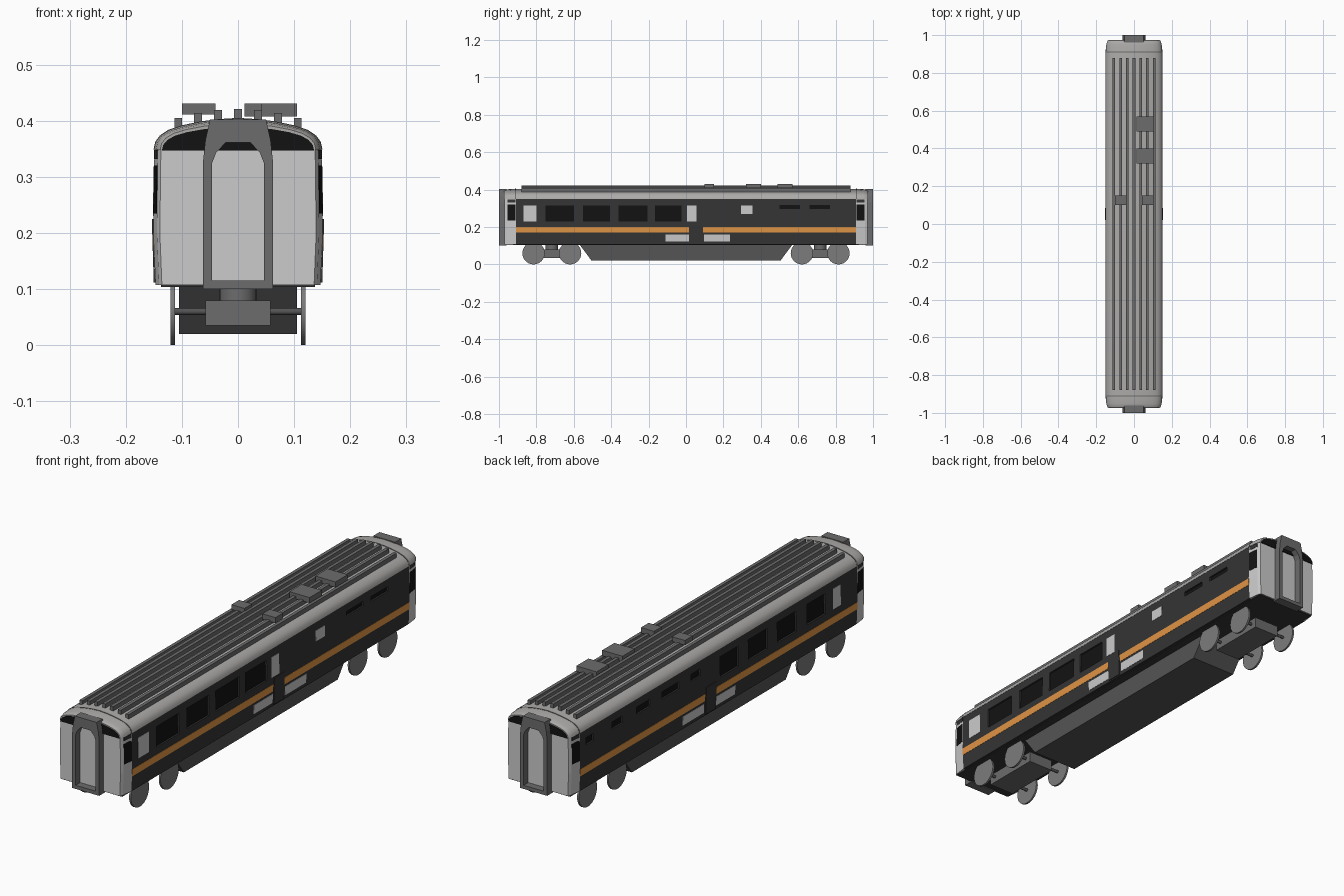
import bpy, bmesh, math
from mathutils import Vector

if "Cube" in bpy.data.objects:
    bpy.data.objects.remove(bpy.data.objects["Cube"])

def mat(name, *c):
    m = bpy.data.materials.new(name)
    m.diffuse_color = (*c, 1)
    m.use_nodes = True
    m.node_tree.nodes["Principled BSDF"].inputs["Base Color"].default_value = m.diffuse_color
    return m

DARK = mat("dark_paint", .035, .035, .035)
BLACK = mat("glass_black", .006, .006, .006)
LIGHT = mat("light_grey", .6, .6, .6)
ROOF = mat("roof_grey", .42, .41, .40)
GREY = mat("mid_grey", .15, .15, .15)
WHEEL = mat("wheel_grey", .2, .2, .2)
UNDER = mat("under_grey", .09, .09, .09)
ORANGE = mat("orange", .75, .3, .06)

def finish(bm, name, m, smooth=False):
    bmesh.ops.recalc_face_normals(bm, faces=bm.faces)
    me = bpy.data.meshes.new(name)
    bm.to_mesh(me)
    bm.free()
    me.materials.append(m)
    ob = bpy.data.objects.new(name, me)
    bpy.context.collection.objects.link(ob)
    if smooth:
        bpy.context.view_layer.objects.active = ob
        ob.select_set(True)
        bpy.ops.object.shade_smooth_by_angle(angle=math.radians(35))
        ob.select_set(False)
    return ob

def loft(name, rings, m, smooth=False):
    """Bridge equal-length rings of points and cap both ends."""
    bm = bmesh.new()
    vs = [[bm.verts.new(p) for p in r] for r in rings]
    n = len(rings[0])
    for a, b in zip(vs, vs[1:]):
        for i in range(n):
            j = (i + 1) % n
            bm.faces.new((a[i], a[j], b[j], b[i]))
    bm.faces.new(vs[0])
    bm.faces.new(vs[-1][::-1])
    return finish(bm, name, m, smooth)

def box(name, x0, x1, y0, y1, z0, z1, m):
    ring = lambda z: [(x0, y0, z), (x1, y0, z), (x1, y1, z), (x0, y1, z)]
    return loft(name, [ring(z0), ring(z1)], m)

def disc(name, c, r, depth, m, axis='X', n=32):
    def ring(d):
        pts = []
        for i in range(n):
            a = 2 * math.pi * i / n
            u, v = r * math.cos(a), r * math.sin(a)
            pts.append(Vector(c) + Vector((d, u, v) if axis == 'X' else (u, v, d)))
        return pts
    return loft(name, [ring(-depth / 2), ring(depth / 2)], m, True)

def side_x(y, z):
    """Half width of the body at a given station and height."""
    base = .147 + .004 * (z - .107) / .093 if z < .2 else .151 - .002 * (z - .2) / .15
    return base * (1 - max(0, abs(y) - .91) * .9)

def plate(name, s, y0, y1, z0, z1, m, out=.001, depth=.006):
    """Panel lying on the body side s (+1 right, -1 left)."""
    cs = [(y0, z0), (y1, z0), (y1, z1), (y0, z1)]
    ring = lambda d: [(s * (side_x(y, z) + d), y, z) for y, z in cs]
    return loft(name, [ring(out - depth), ring(out)], m)

# Main body shell
def body_ring(y, k=1):
    pts = [(side_x(y, z) * k, z) for z in (.107, .2, .35)]
    return [(x, y, z) for x, z in pts] + [(-x, y, z) for x, z in pts[::-1]]

body = loft("body_shell", [body_ring(-.91), body_ring(.91)], DARK)
for e, tag in ((-1, "front"), (1, "back")):
    loft(tag + "_end_wall", [body_ring(e * .91), body_ring(e * .957), body_ring(e * .97, .975)], LIGHT)
box("floor", -.137, .137, -.965, .965, .104, .108, DARK)

# Roof with rounded ends
HALF = [(.150, 0), (.147, .013), (.139, .024), (.124, .034), (.1, .042), (.066, .049), (.033, .053)]
ROOF_PTS = HALF + [(0, .055)] + [(-x, z) for x, z in HALF[::-1]]

def roof_ring(y, kx, kz, dz=0):
    return [(x * kx, y, .349 + z * kz + dz) for x, z in ROOF_PTS]

ENDS = [(.972, .925, .84), (.966, .95, .91), (.95, .975, .96), (.91, 1, 1)]
loft("roof", [roof_ring(-y, a, b) for y, a, b in ENDS] +
     [roof_ring(y, a, b) for y, a, b in ENDS[::-1]], ROOF, True)

# Window and light openings per side: y0, y1, z0, z1
WINDOWS = {
    1: [(-.75, -.60, .23, .315), (-.55, -.405, .23, .315), (-.36, -.205, .23, .315),
        (-.165, -.025, .23, .315), (.5, .61, .297, .317), (.66, .77, .297, .317)],
    -1: [(-.70, -.58, .23, .315), (-.51, -.385, .23, .315), (-.32, -.195, .23, .315),
         (-.13, -.01, .23, .315), (.12, .18, .285, .315), (.26, .37, .285, .315),
         (.45, .54, .285, .315), (.63, .70, .285, .315), (.82, .87, .285, .315)]}
PANELS = {1: [(-.87, -.80, .23, .315), (.005, .055, .23, .315), (.295, .355, .27, .315)],
          -1: [(-.80, -.75, .23, .315)]}

# Cut the window recesses out of the shell
bm = bmesh.new()
for s, wins in WINDOWS.items():
    for y0, y1, z0, z1 in wins:
        r = bmesh.ops.create_cube(bm, size=1)["verts"]
        for v in r:
            v.co = (s * .15 + v.co.x * .02, (y0 + y1) / 2 + v.co.y * (y1 - y0),
                    (z0 + z1) / 2 + v.co.z * (z1 - z0))
cutter = finish(bm, "window_cutter", DARK)
cutter.hide_render = True
cutter.hide_viewport = True
mod = body.modifiers.new("windows", 'BOOLEAN')
mod.object = cutter
mod.solver = 'EXACT'

for s, tag in ((1, "right"), (-1, "left")):
    for w in WINDOWS[s]:
        plate(tag + "_window_glass", s, *w, BLACK, out=-.007, depth=.004)
    for p in PANELS[s]:
        plate(tag + "_light_panel", s, *p, LIGHT)
    # Waist stripe, equipment vents and door step between them
    for y0, y1 in ((-.91, .015), (.09, .91)):
        plate(tag + "_stripe", s, y0, y1, .17, .2, ORANGE)
    for y0, y1 in ((-.11, .015), (.095, .235)):
        plate(tag + "_vent", s, y0, y1, .122, .16, LIGHT)
    plate(tag + "_centre_cover", s, .02, .085, .112, .225, DARK, out=.003)
    # Black corner windows on the tapered ends
    for e in (-1, 1):
        y0, y1 = sorted((e * .912, e * .955))
        plate(tag + "_corner_window", s, y0, y1, .235, .32, BLACK)
        plate(tag + "_corner_lintel", s, y0, y1, .332, .348, DARK)

# Gangway frames and upper end glazing
def arch(w, z0, zs, wt, zt, bulge):
    """Closed arch outline: straight jambs, then a narrowing top."""
    right = [(w, z0), (w, zs), ((w + wt) / 2 + bulge, (zs + zt) / 2), (wt, zt)]
    return right + [(-x, z) for x, z in right[::-1]]

OUTER = arch(.062, .1, .33, .05, .402, .002)
INNER = arch(.046, .115, .325, .022, .361, .005)
for e, tag in ((-1, "front"), (1, "back")):
    ring = lambda y, k, kz: [(x * k, e * y, .347 + z * kz) for x, z in ROOF_PTS]
    loft(tag + "_upper_glass", [ring(.968, .905, .78), ring(.9735, .905, .78)], BLACK)
    bm = bmesh.new()
    loops = [[bm.verts.new((x, e * y, z)) for x, z in pts]
             for pts, y in ((OUTER, .96), (OUTER, 1), (INNER, 1), (INNER, .96))]
    n = len(OUTER)
    for a, b in zip(loops, loops[1:] + loops[:1]):
        for i in range(n):
            j = (i + 1) % n
            bm.faces.new((a[i], a[j], b[j], b[i]))
    finish(bm, tag + "_gangway_frame", GREY)
    # Roof joint band
    ya, yb = e * .908, e * .914
    loft(tag + "_roof_joint", [roof_ring(ya, 1.004, 1.02), roof_ring(yb, 1.004, 1.02)], GREY)

# Roof ribs follow the crown
for i in range(-3, 4):
    x = i * .0355
    top = .421 - .016 * (abs(i) / 3) ** 2
    box("roof_rib", x - .007, x + .007, -.88, .88, top - .025, top, GREY)

# Rooftop equipment
for name, x0, x1, y0, y1, z0 in (("large_roof_unit", .012, .105, .49, .57, .408),
                                 ("large_roof_unit", .012, .105, .32, .40, .408),
                                 ("small_roof_unit", .042, .102, .10, .15, .408),
                                 ("small_roof_unit", -.10, -.04, .10, .15, .411)):
    box(name, x0, x1, y0, y1, z0, .431, GREY)

# Underfloor equipment case with sloping ends
loft("underfloor_case", [[(x, -.505, .02), (x, .505, .02), (x, .57, .107), (x, -.57, .107)]
                         for x in (-.105, .105)], UNDER)

# Bogies
for e in (-1, 1):
    yc = e * .7175
    box("bogie_frame", -.058, .058, yc - .125, yc + .125, .035, .08, GREY)
    disc("bogie_pivot", (0, yc, .092), .033, .03, GREY, 'Z', 24)
    for d in (-.0975, .0975):
        disc("axle", (0, yc + d, .06), .006, .23, UNDER, n=12)
        for s in (-1, 1):
            disc("wheel", (s * .116, yc + d, .06), .06, .008, WHEEL)
